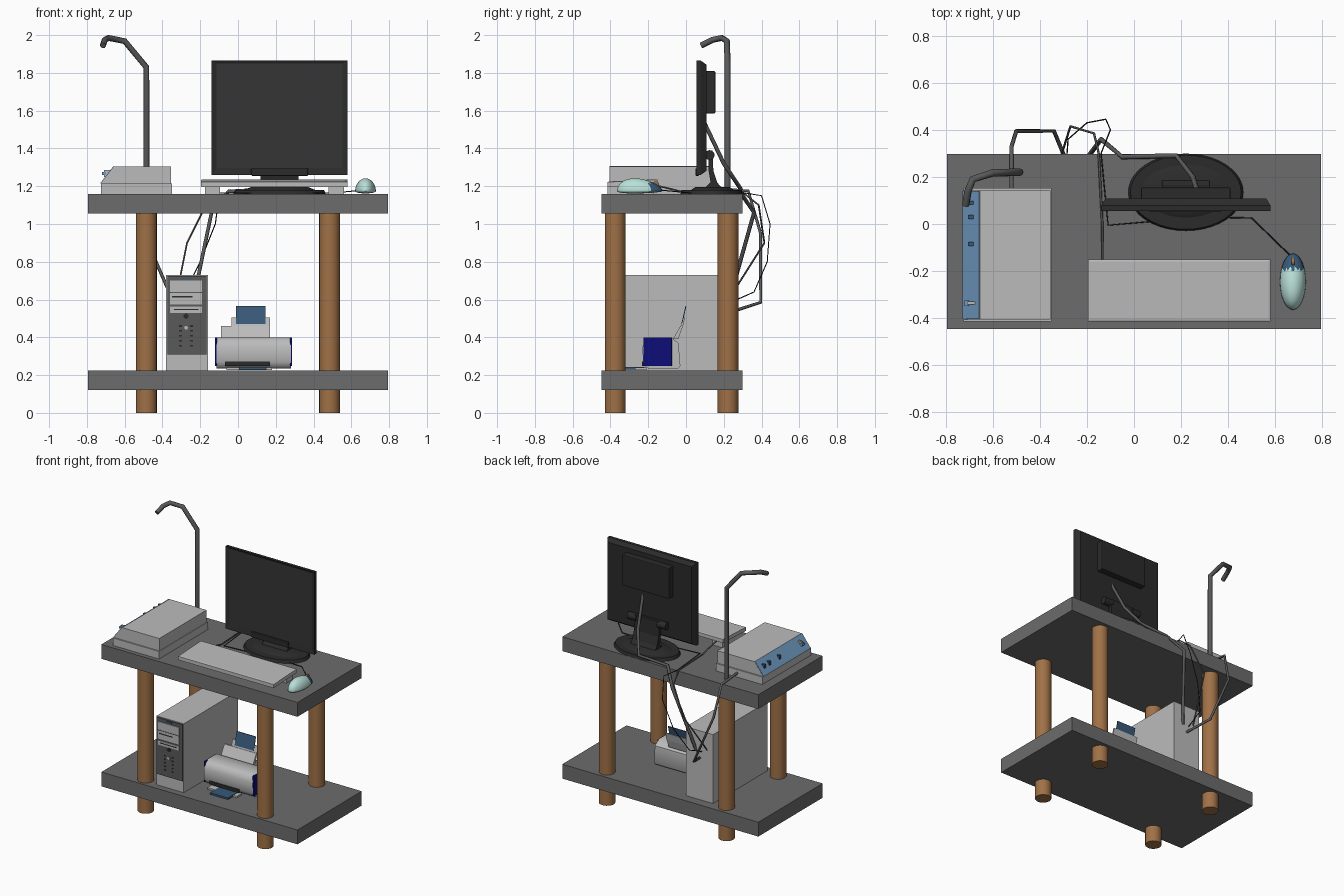
import bpy, bmesh, math
from mathutils import Vector

if "Cube" in bpy.data.objects:
    bpy.data.objects.remove(bpy.data.objects["Cube"], do_unlink=True)


def mat(name, r, g, b):
    m = bpy.data.materials.new(name)
    m.use_nodes = True
    m.diffuse_color = (r, g, b, 1)
    m.node_tree.nodes["Principled BSDF"].inputs["Base Color"].default_value = (r, g, b, 1)
    return m


GREY = mat("shelf grey", .15, .15, .15)
WOOD = mat("wood brown", .35, .165, .062)
LIGHT = mat("light grey plastic", .50, .50, .50)
BLACK = mat("black plastic", .024, .024, .024)
SCREEN = mat("screen charcoal", .036, .036, .036)
CABLE = mat("cable grey", .10, .10, .10)
SKY = mat("light blue", .17, .34, .56)
STEEL = mat("steel blue", .04, .10, .19)
MINT = mat("mint", .48, .74, .68)
NAVY = mat("navy", .004, .004, .19)


def finish(name, bm, mats, smooth=False):
    bmesh.ops.recalc_face_normals(bm, faces=bm.faces)
    me = bpy.data.meshes.new(name)
    bm.to_mesh(me)
    bm.free()
    ob = bpy.data.objects.new(name, me)
    bpy.context.collection.objects.link(ob)
    for m in mats:
        me.materials.append(m)
    if smooth:
        bpy.ops.object.select_all(action='DESELECT')
        ob.select_set(True)
        bpy.context.view_layer.objects.active = ob
        bpy.ops.object.shade_smooth_by_angle(angle=math.radians(40))
    return ob


def box_bm(x0, x1, y0, y1, z0, z1):
    bm = bmesh.new()
    bmesh.ops.create_cube(bm, size=1)
    for v in bm.verts:
        v.co = (x0 + (v.co.x + .5) * (x1 - x0), y0 + (v.co.y + .5) * (y1 - y0),
                z0 + (v.co.z + .5) * (z1 - z0))
    return bm


def box(name, m, *b, bevel=0):
    bm = box_bm(*b)
    if bevel:
        bmesh.ops.bevel(bm, geom=bm.edges[:], offset=bevel, segments=2, affect='EDGES', profile=.5)
    return finish(name, bm, [m])


def prism(name, m, pts, axis, lo, hi, smooth=False):
    """Extrude a profile along x (pts are y,z) or y (pts are x,z)."""
    bm = bmesh.new()
    place = (lambda p, t: (t, p[0], p[1])) if axis == 'x' else (lambda p, t: (p[0], t, p[1]))
    a = [bm.verts.new(place(p, lo)) for p in pts]
    b = [bm.verts.new(place(p, hi)) for p in pts]
    bm.faces.new(a)
    bm.faces.new(b)
    for i in range(len(pts)):
        j = (i + 1) % len(pts)
        bm.faces.new((a[i], a[j], b[j], b[i]))
    return finish(name, bm, [m], smooth)


def cyl(name, m, centre, r1, r2, h, axis='z', seg=24, stretch=1):
    bm = bmesh.new()
    bmesh.ops.create_cone(bm, cap_ends=True, segments=seg, radius1=r1, radius2=r2, depth=h)
    for v in bm.verts:
        x, y, z = v.co
        v.co = {'z': (x, y * stretch, z), 'y': (x, z, y), 'x': (z, x, y)}[axis]
        v.co += Vector(centre)
    return finish(name, bm, [m], True)


def tube(name, m, pts, r, res=1):
    cu = bpy.data.curves.new(name, 'CURVE')
    cu.dimensions = '3D'
    cu.bevel_depth, cu.bevel_resolution, cu.use_fill_caps = r, res, True
    s = cu.splines.new('POLY')
    s.points.add(len(pts) - 1)
    for p, c in zip(s.points, pts):
        p.co = (*c, 1)
    cu.materials.append(m)
    ob = bpy.data.objects.new(name, cu)
    bpy.context.collection.objects.link(ob)
    bpy.ops.object.select_all(action='DESELECT')
    ob.select_set(True)
    bpy.context.view_layer.objects.active = ob
    bpy.ops.object.convert(target='MESH')


# Table: two shelves on four round legs
for name, z in (("lower_shelf", .12), ("upper_shelf", 1.055)):
    box(name, GREY, -.795, .795, -.447, .298, z, z + .105)
for x in (-.485, .485):
    for y in (-.375, .222):
        cyl("table_leg", WOOD, (x, y, .53), .055, .055, 1.06)

# Tower computer with front panel, drive bays and vents
box("tower_case", LIGHT, -.38, -.16, -.40, .23, .225, .73)
box("tower_front_panel", CABLE, -.374, -.166, -.408, -.40, .31, .725)
box("drive_bay_upper", LIGHT, -.36, -.19, -.414, -.407, .575, .70)
box("drive_bay_lower", LIGHT, -.36, -.19, -.414, -.407, .53, .562)
box("drive_slot_upper", BLACK, -.35, -.24, -.416, -.412, .612, .618)
box("drive_slot_lower", BLACK, -.34, -.21, -.416, -.412, .544, .549)
box("drive_line", CABLE, -.36, -.19, -.416, -.412, .636, .640)
box("power_light", STEEL, -.30, -.25, -.412, -.407, .708, .718)
cyl("power_button", LIGHT, (-.275, -.41, .45), .010, .010, .008, 'y', 12)
cyl("reset_button", BLACK, (-.275, -.41, .512), .014, .014, .008, 'y', 12)
for i in range(5):
    for dx in (-.03, .03):
        box("vent", BLACK, -.283 + dx, -.267 + dx, -.411, -.407, .352 + .026 * i, .360 + .026 * i)

# Printer: rounded body, end caps, paper feed and output tray
prism("printer_body", LIGHT, [(-.215, .245), (-.228, .27), (-.23, .35), (-.215, .385), (-.19, .40),
      (-.08, .40), (-.04, .37), (-.03, .25), (-.04, .235), (-.2, .235)], 'x', -.115, .28, True)
for x in (-.122, .275):
    box("printer_end_cap", NAVY, x, x + .012, -.226, -.074, .247, .40, bevel=.005)
box("printer_slot", BLACK, -.07, .17, -.233, -.224, .247, .272)
prism("paper_feed_lower", LIGHT, [(-.07, .39), (-.04, .39), (-.018, .46), (-.03, .46)], 'x', -.09, .17)
prism("paper_feed_upper", LIGHT, [(-.03, .45), (-.018, .45), (-.006, .505), (-.014, .505)], 'x', -.035, .17)
prism("paper_sheet", STEEL, [(-.025, .47), (-.02, .47), (.002, .565), (-.003, .565)], 'x', -.01, .145)
box("output_tray", LIGHT, -.06, .18, -.27, -.21, .228, .240)
box("output_tray_extension", STEEL, .005, .15, -.33, -.22, .230, .243)

# Scanner: base, sloped body, blue control strip with buttons
box("scanner_base", LIGHT, -.725, -.35, -.415, .152, 1.16, 1.215)
prism("scanner_body", LIGHT, [(-.725, 1.215), (-.655, 1.305), (-.355, 1.305), (-.355, 1.215)],
      'y', -.405, .142)
prism("scanner_control_strip", SKY, [(-.729, 1.216), (-.725, 1.214), (-.655, 1.304), (-.659, 1.307)],
      'y', -.404, .141)
for y in (.09, .03, -.085):
    box("scanner_button", STEEL, -.705, -.682, y - .008, y + .008, 1.25, 1.278)
box("scanner_dial", LIGHT, -.71, -.665, -.342, -.330, 1.25, 1.285)
box("scanner_dial_tip", SKY, -.72, -.70, -.348, -.324, 1.26, 1.275)

# Gooseneck arm
tube("gooseneck_arm", CABLE, [(-.485, .22, 1.15), (-.485, .22, 1.83), (-.60, .217, 1.968),
     (-.685, .19, 1.985), (-.705, .14, 1.975), (-.715, .08, 1.945)], .016, 2)

# Monitor: framed screen, tapered back, rear housing
bm = box_bm(-.14, .58, .056, .078, 1.26, 1.865)
front = [f for f in bm.faces if f.normal.y < -.9]
bmesh.ops.inset_individual(bm, faces=front, thickness=.036, depth=0)
front[0].material_index = 1
bmesh.ops.translate(bm, verts=[v for v in front[0].verts], vec=(0, .007, .01))
finish("monitor_frame", bm, [BLACK, SCREEN])
bm = box_bm(-.14, .58, .078, .108, 1.26, 1.865)
for v in bm.verts:
    if v.co.y > .1:
        v.co.x = .22 + (v.co.x - .22) * .95
        v.co.z = 1.5625 + (v.co.z - 1.5625) * .93
finish("monitor_back", bm, [BLACK])
box("monitor_rear_housing", BLACK, .03, .41, .10, .155, 1.585, 1.81, bevel=.006)
box("monitor_lower_bar", BLACK, .07, .37, .05, .07, 1.255, 1.295, bevel=.004)

# Monitor stand: oval foot, curved neck, hinges
cyl("stand_foot", BLACK, (.22, .135, 1.17), .245, .235, .022, seg=40, stretch=.67)
cyl("stand_foot_top", BLACK, (.22, .14, 1.188), .19, .15, .016, seg=32, stretch=.6)
prism("stand_neck", BLACK, [(.10, 1.19), (.19, 1.19), (.165, 1.22), (.145, 1.28), (.14, 1.39),
      (.118, 1.39), (.12, 1.28), (.13, 1.22)], 'x', .12, .32)
for x in (.10, .34):
    cyl("stand_hinge", BLACK, (x, .125, 1.365), .026, .026, .07, 'x', 16)

# Keyboard slab raised on feet, with a sunken key area
bm = box_bm(-.195, .58, -.415, -.15, 1.195, 1.222)
top = [f for f in bm.faces if f.normal.z > .9]
bmesh.ops.inset_individual(bm, faces=top, thickness=.012, depth=.003)
for v in bm.verts:
    v.co.z += (v.co.y + .415) * .045
finish("keyboard", bm, [LIGHT])
for x in (-.175, .48):
    box("keyboard_foot", LIGHT, x, x + .08, -.24, -.17, 1.16, 1.205)

# Mouse: half dome with blue buttons at the far end and a wheel
bm = bmesh.new()
bmesh.ops.create_uvsphere(bm, u_segments=24, v_segments=16, radius=1)
for v in bm.verts:
    x, y, z = v.co
    lift = .066 if z > 0 else .012
    v.co = (.675 + .055 * x, -.245 + .12 * y, 1.174 + lift * z * (1 - .25 * y))
for f in bm.faces:
    c = f.calc_center_median()
    f.material_index = 1 if c.y > -.192 and c.z > 1.176 else 0
finish("mouse", bm, [MINT, STEEL], True)
cyl("mouse_wheel", WOOD, (.675, -.16, 1.208), .018, .018, .012, 'x', 16)

# Cables falling behind the table to the tower
tube("scanner_cable", CABLE, [(-.52, .14, 1.19), (-.52, .33, 1.175), (-.50, .395, .95),
     (-.34, .395, .585), (-.27, .225, .53)], .009)
tube("monitor_cable", CABLE, [(.28, .10, 1.53), (.25, .20, 1.32), (.18, .29, 1.185), (-.05, .285, 1.172),
     (-.14, .36, 1.06), (-.24, .225, .58)], .011)
tube("keyboard_cable", CABLE, [(-.135, -.16, 1.205), (-.135, .0, 1.166), (-.15, .30, 1.168),
     (-.17, .385, 1.10), (-.27, .415, .90), (-.33, .225, .60)], .005)
tube("mouse_cable", BLACK, [(.67, -.14, 1.18), (.50, .025, 1.164), (.30, .03, 1.164), (-.11, -.005, 1.164),
     (-.14, .30, 1.166), (-.10, .40, 1.15), (-.12, .445, 1.0), (-.20, .43, .80),
     (-.28, .36, .64), (-.29, .225, .58)], .003)
